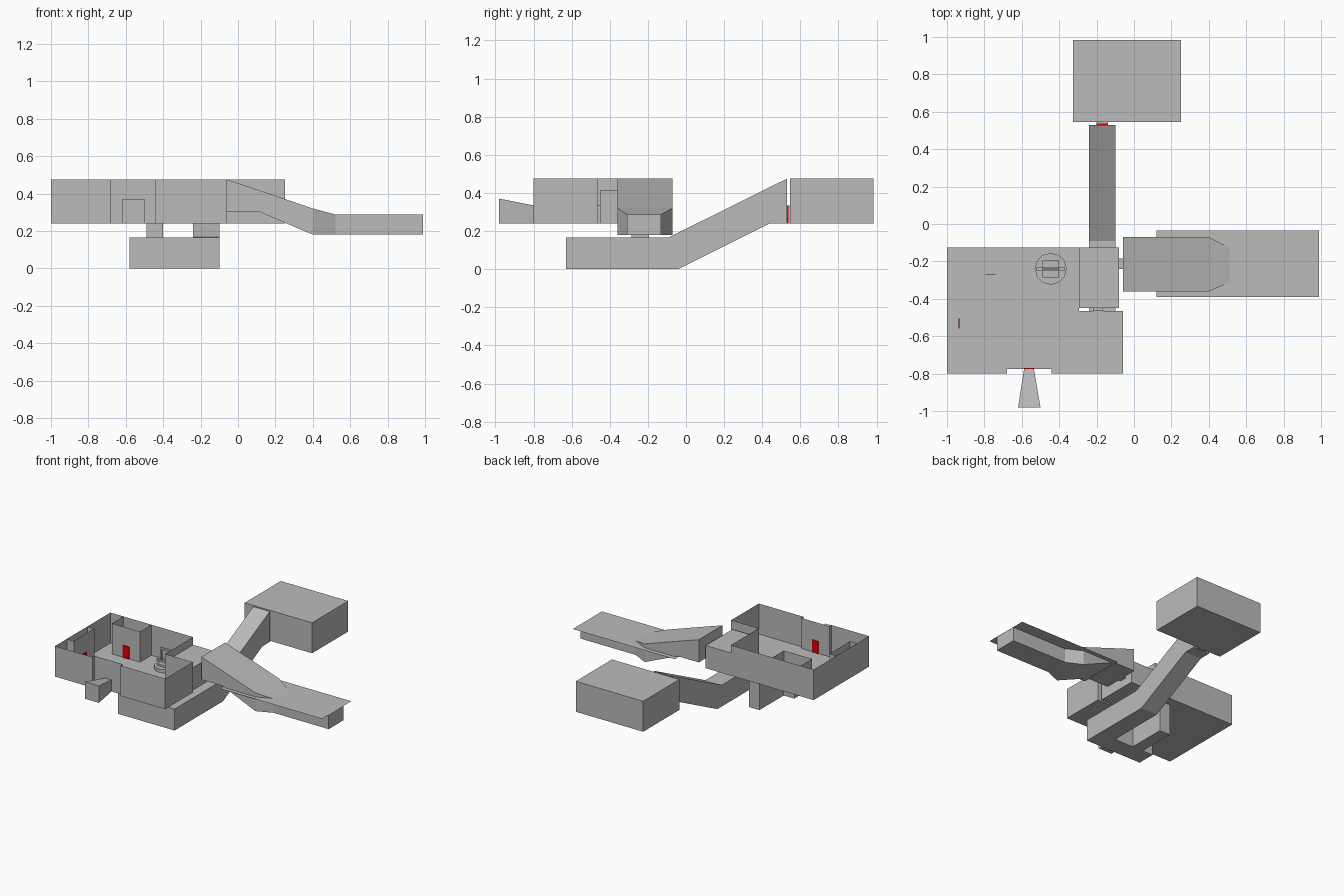
import bpy, bmesh, math

if "Cube" in bpy.data.objects:
    bpy.data.objects.remove(bpy.data.objects["Cube"], do_unlink=True)


def material(name, color):
    m = bpy.data.materials.new(name)
    m.use_nodes = True
    m.diffuse_color = color
    m.node_tree.nodes["Principled BSDF"].inputs["Base Color"].default_value = color
    return m


grey = material("plain grey", (0.5, 0.5, 0.5, 1))
red = material("door red", (0.72, 0.0, 0.0, 1))


def finish(name, bm, mat=grey, closed=True):
    if closed:
        bmesh.ops.recalc_face_normals(bm, faces=bm.faces)
    mesh = bpy.data.meshes.new(name)
    bm.to_mesh(mesh)
    bm.free()
    mesh.materials.append(mat)
    ob = bpy.data.objects.new(name, mesh)
    bpy.context.collection.objects.link(ob)
    return ob


def loft(name, rings, mat=grey):
    """Closed tube through rings with equal point counts."""
    bm = bmesh.new()
    loops = [[bm.verts.new(p) for p in ring] for ring in rings]
    for a, b in zip(loops, loops[1:]):
        for i in range(len(a)):
            j = (i + 1) % len(a)
            bm.faces.new((a[i], a[j], b[j], b[i]))
    bm.faces.new(loops[0])
    bm.faces.new(loops[-1])
    return finish(name, bm, mat)


def prism(name, outline, z0, z1, mat=grey):
    return loft(name, [[(x, y, z) for x, y in outline] for z in (z0, z1)], mat)


def box(name, x0, x1, y0, y1, z0, z1, mat=grey):
    return prism(name, [(x0, y0), (x1, y0), (x1, y1), (x0, y1)], z0, z1, mat)


def sheet(name, outline, z):
    bm = bmesh.new()
    bm.faces.new([bm.verts.new((x, y, z)) for x, y in outline])
    return finish(name, bm, closed=False)


def walls(name, path, z0, z1, loop=False):
    """Thin upright walls along a plan path."""
    bm = bmesh.new()
    low = [bm.verts.new((x, y, z0)) for x, y in path]
    high = [bm.verts.new((x, y, z1)) for x, y in path]
    for i in range(len(path) if loop else len(path) - 1):
        j = (i + 1) % len(path)
        bm.faces.new((low[i], low[j], high[j], high[i]))
    return finish(name, bm, closed=False)


def x_section(x, y0, y1, z0, z1):
    return [(x, y0, z0), (x, y1, z0), (x, y1, z1), (x, y0, z1)]


def y_section(y, x0, x1, z0, z1):
    return [(x0, y, z0), (x1, y, z0), (x1, y, z1), (x0, y, z1)]


FLOOR, TOP, DOOR = 0.24, 0.475, 0.335

# Main open hall: recessed front entry and a cut-out back corner
plan = [(-1, -0.80), (-0.68, -0.80), (-0.68, -0.775), (-0.44, -0.775),
        (-0.44, -0.80), (-0.06, -0.80), (-0.06, -0.465), (-0.295, -0.465),
        (-0.295, -0.125), (-1, -0.125)]
sheet("hall_floor", plan, FLOOR)
walls("hall_walls", plan, FLOOR, TOP, loop=True)

# Alcove partitions with red doors
walls("back_alcove", [(-0.89, -0.125), (-0.89, -0.265), (-0.65, -0.265),
                      (-0.65, -0.125)], FLOOR, TOP)
walls("side_alcove", [(-1, -0.656), (-0.94, -0.656), (-0.94, -0.405),
                      (-1, -0.405)], FLOOR, TOP)
box("back_alcove_door", -0.795, -0.74, -0.271, -0.266, FLOOR, DOOR, red)
box("side_alcove_door", -0.939, -0.934, -0.56, -0.505, FLOOR, DOOR, red)
box("entry_door", -0.588, -0.535, -0.774, -0.769, FLOOR, DOOR, red)

# Flared front entry tunnel
loft("entry_tunnel", [y_section(-0.98, -0.62, -0.50, FLOOR, 0.37),
                      y_section(-0.776, -0.588, -0.535, FLOOR, 0.33)])

# Low corner room and its short connectors
box("corner_room", -0.295, -0.08, -0.45, -0.125, FLOOR, 0.415)
box("corner_room_front_link", -0.22, -0.165, -0.465, -0.45, FLOOR, DOOR)
box("corner_room_side_link", -0.08, -0.06, -0.24, -0.185, 0.30, 0.39)

# Side tunnel dropping into a narrow channel, under a flat sheet
loft("side_tunnel", [x_section(-0.06, -0.36, -0.07, 0.30, TOP),
                     x_section(0.12, -0.36, -0.07, 0.30, 0.415),
                     x_section(0.40, -0.36, -0.07, 0.18, 0.32),
                     x_section(0.52, -0.31, -0.13, 0.18, 0.288),
                     x_section(0.99, -0.31, -0.13, 0.18, 0.288)])
sheet("channel_bank", [(0.12, -0.39), (0.99, -0.39), (0.99, -0.035),
                       (0.12, -0.035)], 0.29)

# Lower corridor, hooked in plan, with a shaft up to the well
prism("lower_corridor", [(-0.58, -0.63), (-0.10, -0.63), (-0.10, -0.09),
                         (-0.24, -0.09), (-0.24, -0.49), (-0.40, -0.49),
                         (-0.40, -0.195), (-0.49, -0.195), (-0.49, -0.49),
                         (-0.58, -0.49)], 0, 0.165)
box("well_shaft", -0.49, -0.40, -0.285, -0.195, 0.165, FLOOR)

# Rising tunnel to the far room
side = [(-0.09, 0), (-0.04, 0), (0.44, FLOOR), (0.53, FLOOR),
        (0.53, TOP), (-0.09, 0.167)]
loft("rising_tunnel", [[(x, y, z) for y, z in side] for x in (-0.24, -0.10)])
box("far_room", -0.325, 0.25, 0.545, 0.985, FLOOR, TOP)
box("far_room_door", -0.20, -0.14, 0.53, 0.538, FLOOR, DOOR, red)
box("far_room_link", -0.20, -0.14, 0.538, 0.545, FLOOR, DOOR)

# Well: low round kerb, cross beam and a small upright frame
cx, cy = -0.445, -0.24
ring = [(cx + 0.085 * math.cos(i * math.tau / 12),
         cy + 0.085 * math.sin(i * math.tau / 12)) for i in range(12)]
prism("well_kerb", ring, FLOOR, 0.265)
box("well_base", cx - 0.045, cx + 0.045, cy - 0.045, cy + 0.045, 0.265, 0.28)
box("well_beam", cx - 0.075, cx + 0.075, cy - 0.008, cy + 0.008, 0.28, 0.295)
for s, label in ((-1, "right"), (1, "left")):
    px = cx + s * 0.04
    box("well_post_" + label, px - 0.005, px + 0.005, cy - 0.005, cy + 0.005,
        0.295, 0.385)
box("well_crossbar", cx - 0.045, cx + 0.045, cy - 0.005, cy + 0.005, 0.375, 0.39)
